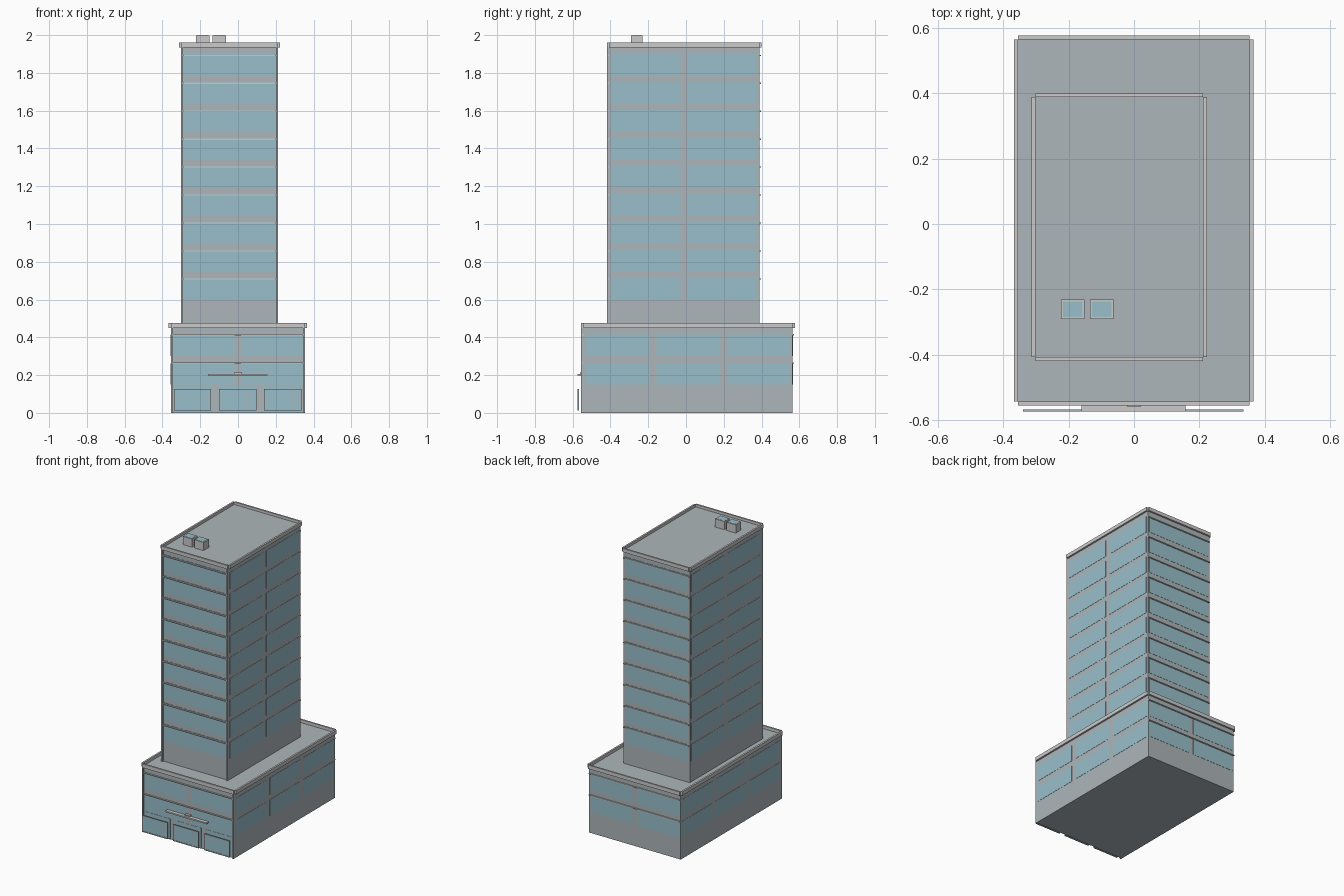
import bpy
import bmesh

if "Cube" in bpy.data.objects:
    bpy.data.objects.remove(bpy.data.objects["Cube"])


def material(name, color):
    m = bpy.data.materials.new(name)
    m.diffuse_color = color
    m.use_nodes = True
    m.node_tree.nodes["Principled BSDF"].inputs["Base Color"].default_value = m.diffuse_color
    return m


WALL = material("wall_grey", (0.42, 0.47, 0.49, 1))
GLASS = material("glass_blue", (0.32, 0.52, 0.60, 1))


def boxes(name, items, mat=None):
    """One object from boxes given as (x0, x1, y0, y1, z0, z1)."""
    bm = bmesh.new()
    for x0, x1, y0, y1, z0, z1 in items:
        verts = bmesh.ops.create_cube(bm, size=1)["verts"]
        for v in verts:
            v.co = (x1 if v.co.x > 0 else x0,
                    y1 if v.co.y > 0 else y0,
                    z1 if v.co.z > 0 else z0)
    mesh = bpy.data.meshes.new(name)
    bm.to_mesh(mesh)
    bm.free()
    obj = bpy.data.objects.new(name, mesh)
    bpy.context.collection.objects.link(obj)
    if mat:
        mesh.materials.append(mat)
    return obj


def parapet(name, x0, x1, y0, y1, z0, z1, t=0.012):
    """Four rim walls just outside the block, notched at the corners."""
    boxes(name, [(x0 - t, x0, y0, y1, z0, z1), (x1, x1 + t, y0, y1, z0, z1),
                 (x0, x1, y0 - t, y0, z0, z1), (x0, x1, y1, y1 + t, z0, z1)])


def spans(a, b, count, edge, gap):
    """Split a..b into equal bays with an edge margin and gaps between."""
    w = (b - a - 2 * edge - (count - 1) * gap) / count
    return [(a + edge + i * (w + gap), a + edge + i * (w + gap) + w)
            for i in range(count)]


def glazing(name, block, rows, front_bays, side_bays):
    x0, x1, y0, y1 = block
    d = 0.0015
    items = []
    for z0, z1 in rows:
        for a, b in spans(x0, x1, front_bays, 0.012, 0.035):
            items += [(a, b, y0 - d, y0 + d, z0, z1), (a, b, y1 - d, y1 + d, z0, z1)]
        for a, b in spans(y0, y1, side_bays, 0.014, 0.038):
            items += [(x0 - d, x0 + d, a, b, z0, z1), (x1 - d, x1 + d, a, b, z0, z1)]
    boxes(name, items, GLASS)


def ledges(name, block, heights):
    """Thin strips across the front and back faces."""
    x0, x1, y0, y1 = block
    boxes(name, [(x0, x1, *ys, z - 0.003, z + 0.003) for z in heights
                 for ys in ((y0 - 0.009, y0), (y1, y1 + 0.008))])


def pilasters(name, block, z0, z1):
    """Slim uprights at the two front corners."""
    x0, x1, y0, _ = block
    boxes(name, [(a, b, y0 - 0.012, y0, z0, z1)
                 for a, b in ((x0, x0 + 0.01), (x1 - 0.01, x1))], WALL)


# Podium
podium = (-0.355, 0.354, -0.543, 0.565)
boxes("podium", [(*podium, 0, 0.455)], WALL)
parapet("podium_parapet", *podium, 0.45, 0.476)
glazing("podium_windows", podium, [(0.15, 0.262), (0.30, 0.415)], 2, 3)
ledges("podium_ledges", podium, [0.265, 0.414])
pilasters("podium_pilasters", podium, 0, 0.45)

# Tower
tower = (-0.301, 0.211, -0.407, 0.388)
tower_ledges = [0.709 + 0.148 * i for i in range(9)]
boxes("tower", [(*tower, 0.45, 1.942)], WALL)
parapet("tower_parapet", *tower, 1.935, 1.96)
glazing("tower_windows", tower, [(z - 0.108, z + 0.008) for z in tower_ledges], 1, 2)
ledges("tower_ledges", tower, tower_ledges)
pilasters("tower_pilasters", tower, 0.455, 1.935)

# Storefronts: glass on the wall, with a thin framed screen in front
frames, panes, wall_glass = [], [], []
f = 0.007
for x0, x1, door in ((-0.34, -0.143, -0.185), (-0.1, 0.097, 0.055), (0.138, 0.335, 0.29)):
    y0, y1, z0, z1 = -0.574, -0.567, 0.012, 0.127
    frames += [(x0, x0 + f, y0, y1, z0, z1), (x1 - f, x1, y0, y1, z0, z1),
               (x0 + f, x1 - f, y0, y1, z0, z0 + f), (x0 + f, x1 - f, y0, y1, z1 - f, z1),
               (door - 0.003, door + 0.003, y0, y1, z0 + f, z1 - f)]
    panes.append((x0 + f, x1 - f, y0 + 0.002, y1 - 0.002, z0 + f, z1 - f))
    wall_glass.append((x0, x1, podium[2] - 0.0015, podium[2], 0.0, 0.143))
boxes("storefront_frames", frames, WALL)
boxes("storefront_panes", panes, GLASS)
boxes("storefront_wall_glass", wall_glass, GLASS)

# Entrance canopy with its small bracket
boxes("entrance_canopy", [(-0.16, 0.157, -0.574, -0.55, 0.197, 0.207)])
boxes("canopy_bracket", [(-0.02, 0.02, -0.56, -0.543, 0.207, 0.214)])

# Rooftop units with an inset top panel
for i, (x0, x1) in enumerate(((-0.223, -0.152), (-0.135, -0.063))):
    boxes(f"roof_unit_{i + 1}", [(x0, x1, -0.29, -0.231, 1.94, 1.999)])
    boxes(f"roof_unit_top_{i + 1}", [(x0 + 0.006, x1 - 0.006, -0.284, -0.237, 1.99, 2.0)], GLASS)
